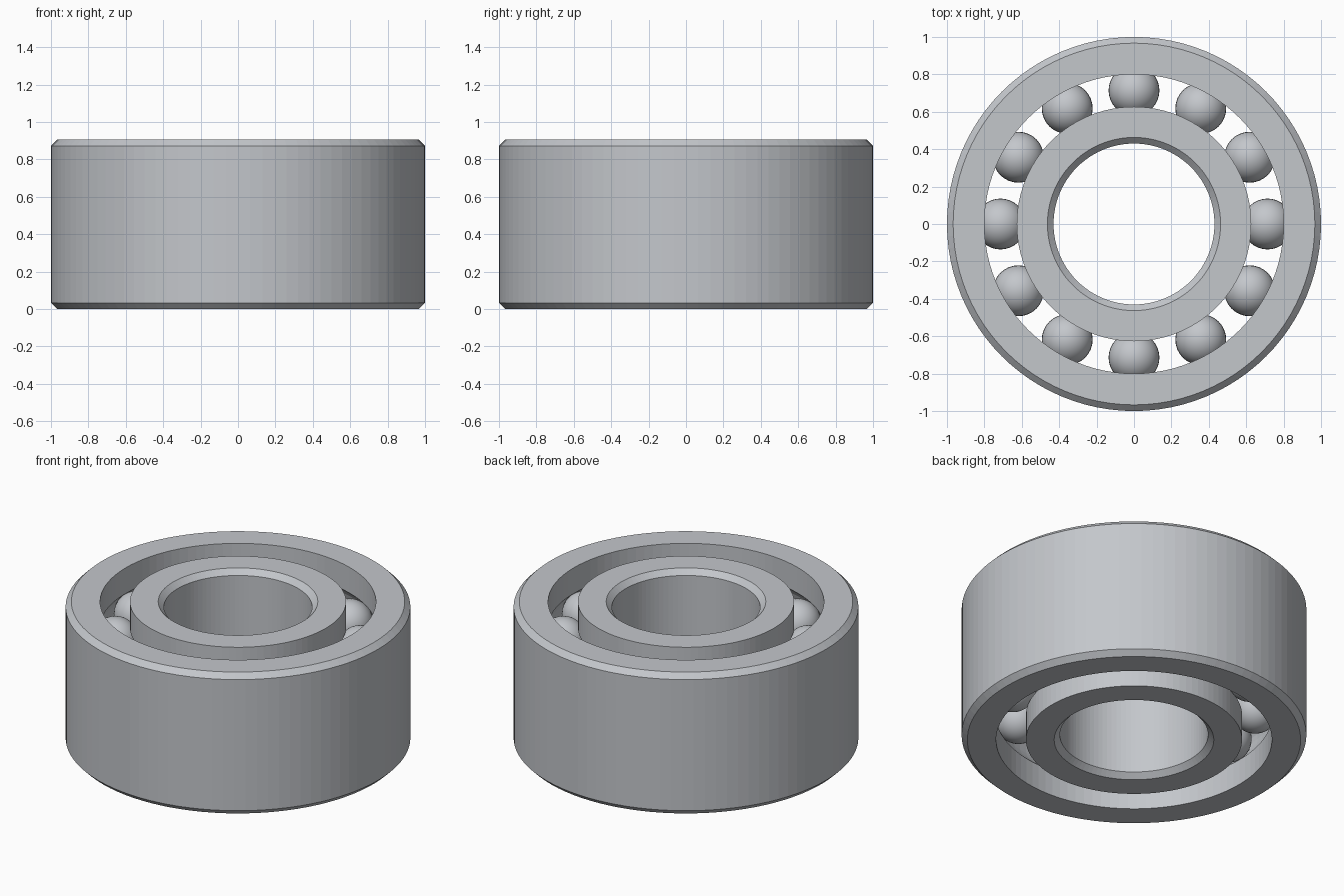
import bpy, math
from mathutils import Vector

cube = bpy.data.objects.get("Cube")
if cube:
    bpy.data.objects.remove(cube, do_unlink=True)

HEIGHT, CHAMFER = 0.905, 0.033
PITCH, BALL = 0.714, 0.136
ROWS = (0.27, HEIGHT - 0.27)

steel = bpy.data.materials.new("steel grey")
steel.use_nodes = True
steel.diffuse_color = (0.55, 0.57, 0.60, 1)
steel.node_tree.nodes["Principled BSDF"].inputs["Base Color"].default_value = steel.diffuse_color


def raceway(radius, side):
    """Profile of a grooved wall, bottom to top; side is the way the grooves cut."""
    points = [(radius, 0)]
    half = math.acos(abs(radius - PITCH) / BALL)
    for z in ROWS:
        for i in range(9):
            a = half * (i / 4 - 1)
            points.append((PITCH + side * BALL * math.cos(a), z + BALL * math.sin(a)))
    return points + [(radius, HEIGHT)]


def chamfered(radius, inset):
    """Profile of a plain wall with chamfered ends, top to bottom."""
    return [(radius + inset, HEIGHT), (radius, HEIGHT - CHAMFER),
            (radius, CHAMFER), (radius + inset, 0)]


def revolve(name, profile, steps=96):
    n = len(profile)
    verts = [(r * math.cos(math.tau * s / steps), r * math.sin(math.tau * s / steps), z)
             for s in range(steps) for r, z in profile]
    faces = [(s * n + i, (s + 1) % steps * n + i,
              (s + 1) % steps * n + (i + 1) % n, s * n + (i + 1) % n)
             for s in range(steps) for i in range(n)]
    mesh = bpy.data.meshes.new(name)
    mesh.from_pydata(verts, [], faces)
    mesh.materials.append(steel)
    obj = bpy.data.objects.new(name, mesh)
    bpy.context.collection.objects.link(obj)
    return obj


# Rings: profiles run counter-clockwise in the radius-height plane
revolve("outer_ring", chamfered(1, -CHAMFER)[::-1] + raceway(0.8, 1)[::-1])
revolve("inner_ring", raceway(0.627, -1) + chamfered(0.43, CHAMFER))

# Two rows of twelve balls sharing one mesh
bpy.ops.mesh.primitive_uv_sphere_add(segments=32, ring_count=16, radius=BALL)
first = bpy.context.object
first.data.materials.append(steel)
bpy.ops.object.shade_smooth()
for row, z in zip(("lower", "upper"), ROWS):
    for i in range(12):
        ball = bpy.data.objects.new(f"{row}_ball_{i + 1}", first.data)
        a = math.tau * i / 12
        ball.location = Vector((PITCH * math.cos(a), PITCH * math.sin(a), z))
        bpy.context.collection.objects.link(ball)
bpy.data.objects.remove(first, do_unlink=True)
